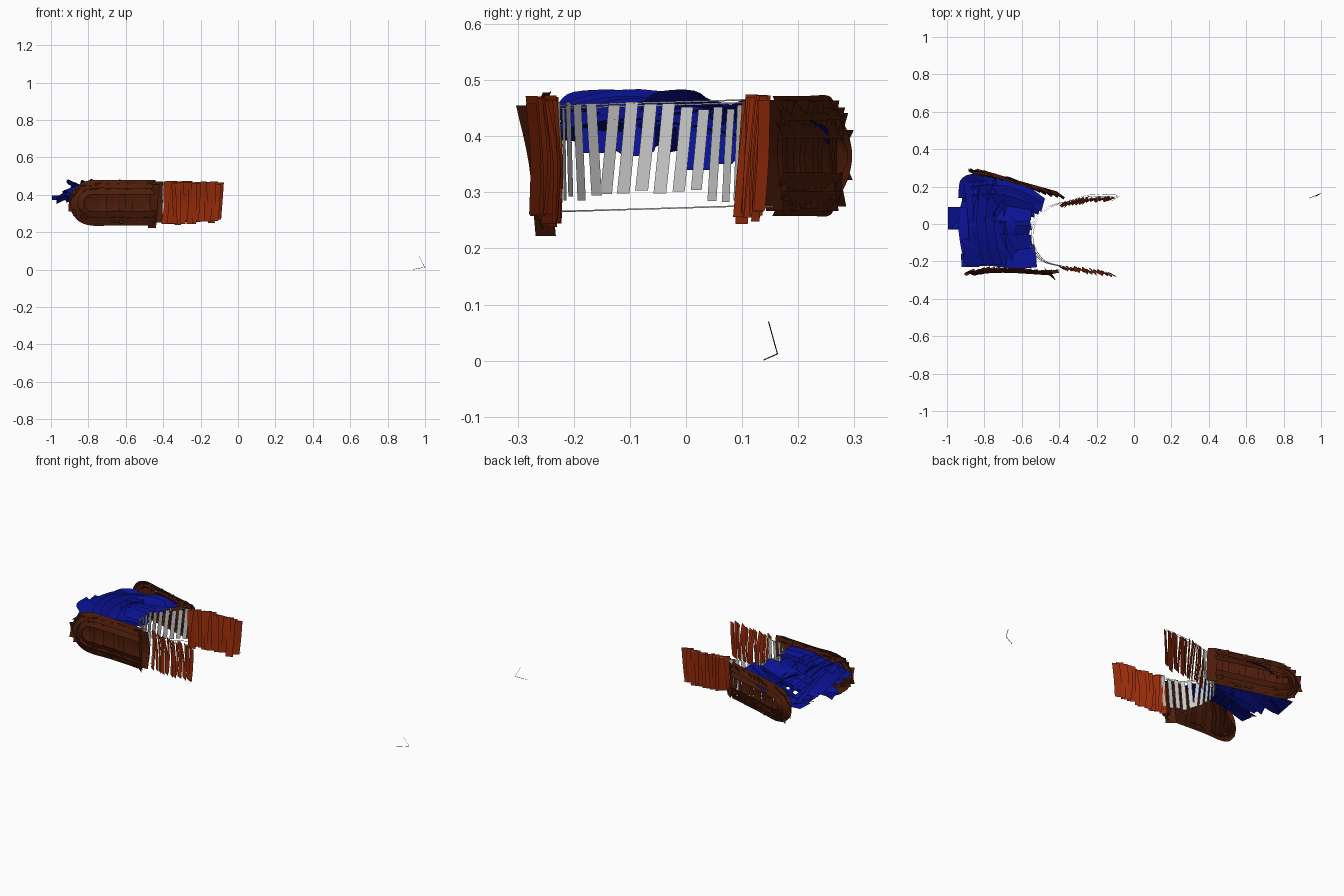
import bpy, math, random
from mathutils import Vector, Matrix

if "Cube" in bpy.data.objects:
    bpy.data.objects.remove(bpy.data.objects["Cube"])

random.seed(4)
rnd = random.uniform


def material(name, rgb):
    m = bpy.data.materials.new(name)
    m.diffuse_color = (*rgb, 1)
    m.use_nodes = True
    m.node_tree.nodes["Principled BSDF"].inputs["Base Color"].default_value = m.diffuse_color
    return m


ORANGE = material("orange_red", (0.31, 0.025, 0.003))
BROWN = material("dark_brown", (0.075, 0.012, 0.003))
BLUE = material("deep_blue", (0.003, 0.006, 0.29))
INK = material("ink", (0.03, 0.03, 0.03))


def spline(pts, n):
    # Catmull-Rom resampling of a short control path
    p = [Vector(q) for q in pts]
    p = [2 * p[0] - p[1]] + p + [2 * p[-1] - p[-2]]
    out = []
    for i in range(n + 1):
        u = i / n * (len(p) - 3)
        k = min(int(u), len(p) - 4)
        t = u - k
        a, b, c, d = p[k:k + 4]
        out.append(0.5 * (2 * b + (c - a) * t + (2 * a - 5 * b + 4 * c - d) * t * t
                          + (3 * b - a - 3 * c + d) * t ** 3))
    return out


class Strokes:
    """Collects flat brush ribbons into one mesh object."""

    def __init__(self, name, mat=None):
        self.name, self.mat, self.v, self.f = name, mat, [], []

    def ribbon(self, pts, sides, n=8, taper=0):
        path = spline(pts, n)
        wide = spline(sides, n) if isinstance(sides, list) else [Vector(sides)] * (n + 1)
        base = len(self.v)
        for i, (c, s) in enumerate(zip(path, wide)):
            k = 1 - taper * abs(2 * i / n - 1) ** 6
            self.v += [c - s * k, c + s * k]
        for i in range(n):
            j = base + 2 * i
            self.f.append((j, j + 1, j + 3, j + 2))

    def build(self):
        me = bpy.data.meshes.new(self.name)
        me.from_pydata([tuple(q) for q in self.v], [], self.f)
        if self.mat:
            me.materials.append(self.mat)
        ob = bpy.data.objects.new(self.name, me)
        bpy.context.collection.objects.link(ob)


def panel(name, mat, path, z0, z1, n, width, angle, round_end=0, bow=0, lean_y=0):
    # Row of slightly turned upright strokes following a ground path
    s = Strokes(name, mat)
    pts = spline([(x, y, 0) for x, y in path], n)
    zm, h = (z0 + z1) / 2, (z1 - z0) / 2
    for i, c in enumerate(pts):
        t = (pts[min(i + 1, n)] - pts[max(i - 1, 0)]).normalized()
        side = Matrix.Rotation(math.radians(angle + rnd(-7, 7)), 3, 'Z') @ t * width / 2
        out = Vector((-t.y, t.x, 0)) * bow
        d = c.x - pts[0].x
        k = 1.0
        if round_end and d < round_end:
            k = 0.5 + 0.45 * math.sqrt(1 - (1 - d / round_end) ** 2)
        lean = t * rnd(-.008, .008) + Vector((0, lean_y + rnd(-.004, .004), 0))
        top = c + out + lean + Vector((0, 0, zm + h * k + rnd(-.012, .003)))
        bot = c + out - lean + Vector((0, 0, zm - h * k + rnd(-.008, .018)))
        mid = c + Vector((0, rnd(-.004, .004), zm))
        s.ribbon([top, mid, bot], side)
    return s


# Orange end panels
panel("rear_orange_panel", ORANGE, [(-.375, .105), (-.25, .128), (-.10, .135)],
      .25, .472, 13, .040, 26, lean_y=.008).build()
panel("front_orange_panel", ORANGE, [(-.385, -.228), (-.25, -.245), (-.115, -.265)],
      .245, .47, 13, .040, -26, bow=-.008, lean_y=-.003).build()


# Brown side panels with rounded rim strokes
def brown(name, path, angle, outward, z0, z1, r):
    s = panel(name, BROWN, path, z0 + .012, z1 - .01, 14, .055, angle, r, outward * .014)
    xs = spline([(x, y, 0) for x, y in path], 40)

    def y_at(x):
        return min(xs, key=lambda q: abs(q.x - x)).y
    zm, xl, xr = (z0 + z1) / 2, path[0][0] - .02, path[-1][0]
    for inset in (.022, .055):
        h = (z1 - z0) / 2 - inset
        loop = [(xr - .01, zm + h), ((xl + xr) / 2, zm + h), (xl + .12, zm + h)]
        for a in (125, 155, 180, 205, 235):
            a = math.radians(a)
            loop.append((xl + .12 + (.12 - inset) * math.cos(a), zm + h * math.sin(a)))
        loop += [(xl + .12, zm - h), ((xl + xr) / 2, zm - h), (xr - .01, zm - h)]
        pts = [Vector((x, y_at(x) + outward * .016, z)) for x, z in loop]
        sides = []
        for i, p in enumerate(pts):
            t = pts[min(i + 1, len(pts) - 1)] - pts[max(i - 1, 0)]
            sides.append(Vector((-t.z, 0, t.x)).normalized() * .022
                         + Vector((0, .010 * outward, 0)))
        s.ribbon(pts, sides, 48)
    return s


front = brown("front_brown_panel", [(-.88, -.25), (-.75, -.235), (-.6, -.238), (-.43, -.25)],
              12, -1, .235, .478, .13)
front.ribbon([(-.44, -.285, .455), (-.452, -.262, .35), (-.46, -.25, .222)], (.022, -.018, 0))
front.build()
brown("rear_brown_panel", [(-.86, .27), (-.7, .232), (-.55, .185), (-.40, .145)],
      -16, 1, .258, .472, .07).build()

# Grey upright slats around the U-shaped curve
U = [(-.38, .115), (-.46, .085), (-.525, .025), (-.55, -.055),
     (-.535, -.135), (-.48, -.2), (-.39, -.225)]
slats = Strokes("grey_slats")
arc = spline([(x, y, 0) for x, y in U], 15)
for i, c in enumerate(arc):
    t = (arc[min(i + 1, 15)] - arc[max(i - 1, 0)]).normalized()
    lean = t * (-.008 if i < 11 else .006)
    slats.ribbon([c + lean + Vector((0, 0, .455 + rnd(-.008, .008))),
                  c + Vector((0, 0, .375)),
                  c - lean + Vector((0, 0, .292 + rnd(-.01, .012)))], t * .0115)
slats.build()

# Thin rails over and under the slats
rails = Strokes("thin_rails")
for z, dx in ((.458, -.01), (.463, 0), (.274, .01)):
    line = [(-.09, .15 + dx / 2, z), (-.24, .145 + dx, z)] + [
        (x + dx, y, z + .03 * (y - .05)) for x, y in U]
    rails.ribbon(line, (0, 0, .0013), 48)
    rails.ribbon(line, (.0012, .0012, 0), 48)
rails.build()

# Blue covering: long sloping strokes, crossed by arched ones, sinking towards the rear corner
blue = Strokes("blue_cover", BLUE)
for i in range(9):
    y = -.195 + i * .05
    xr = (-.525, -.535, -.555, -.565, -.56, -.545, -.53, -.50, -.49)[i]
    yr = y - max(0, i - 5) * .035
    z = rnd(-.015, .012)
    d = max(0, y) * .25
    blue.ribbon([(xr + rnd(-.01, .01), yr, .45 + z), (-.66, y, .448 + z - d * .5),
                 (-.8, y + rnd(-.02, .02), .425 + z - d),
                 (-.92 + rnd(-.01, .01), y, .395 + z - d * .6)],
                (rnd(-.012, .012), .042, rnd(-.022, .022)), 8, .15)
for i in range(7):
    x = -.60 - i * .048
    top = .438 + rnd(-.02, .012)
    hi = .235 if x < -.7 else .15
    drop = .065 if x < -.7 else .035
    blue.ribbon([(x + .03, -.22, top - .01), (x, -.1, top + .01),
                 (x - .01, .05, top - .01), (x + rnd(-.04, .04), hi, top - drop)],
                (.04, rnd(-.025, .025), rnd(-.025, .025)), 8, .2)
# arched ridges leaning into the cover
for y0, y1, x, dz in ((-.23, -.08, -.87, -.02), (-.08, .045, -.67, .02)):
    blue.ribbon([(x + .02, y0, .445), (x, y0 + .035, .460), (x, y1 - .035, .462),
                 (x - .02, y1, .447)], (.04, 0, dz), 10, .5)
# drooping flaps and the end tab
for x, y, lo in ((-.78, -.16, .37), (-.72, -.09, .365), (-.66, .02, .34), (-.7, .06, .35)):
    blue.ribbon([(x - .05, y, .45), (x, y, .40), (x + .03, y, lo)], (.02, .036, 0), 8, .4)
blue.ribbon([(-.995, .03, .383), (-.94, .03, .385), (-.85, .035, .40)], (0, .06, .012))
blue.ribbon([(-.97, .0, .37), (-.93, .01, .39), (-.88, .02, .40)], (0, .03, -.02))
# rounded rear corner
blue.ribbon([(-.91, .14, .385), (-.90, .22, .385), (-.84, .245, .385), (-.74, .22, .39),
             (-.64, .18, .41)],
            [(-.03, 0, .01), (-.025, .02, .01), (0, .025, .012), (.01, .025, 0), (.01, .025, 0)], 14)
blue.build()

# Small stray pen mark far to the right
mark = Strokes("stray_mark", INK)
for side in ((.001, -.001, 0), (0, 0, .001)):
    for a, b in (((.935, .138, .001), (.998, .163, .012)), ((.998, .163, .012), (.97, .147, .07))):
        mark.ribbon([a, b], side, 3)
mark.build()
